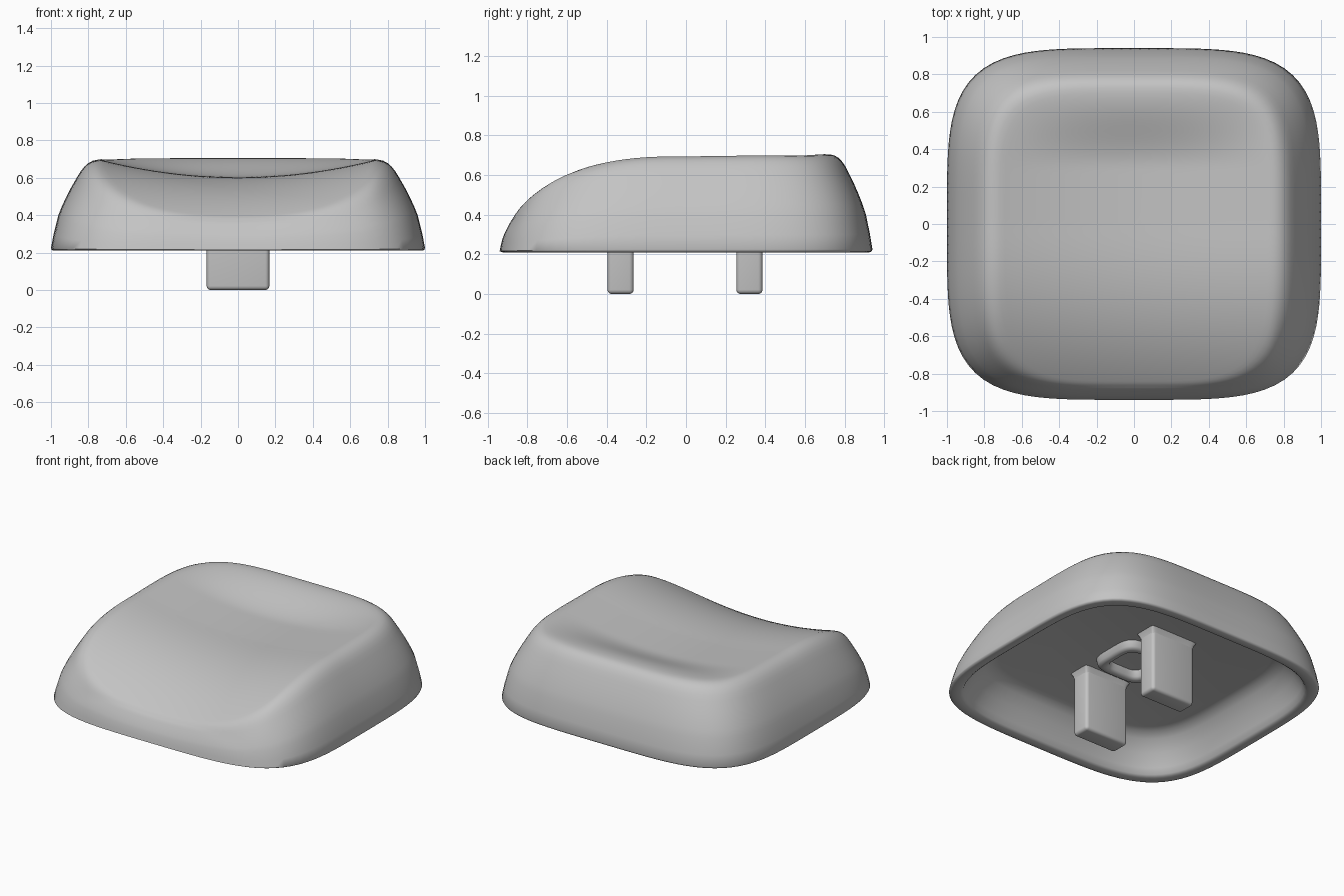
import bpy, bmesh, math

cube = bpy.data.objects.get("Cube")
if cube:
    bpy.data.objects.remove(cube, do_unlink=True)

grey = bpy.data.materials.new("matte_grey")
grey.use_nodes = True
colour = (0.55, 0.55, 0.55, 1)
grey.diffuse_color = colour
grey.node_tree.nodes["Principled BSDF"].inputs["Base Color"].default_value = colour

SEG = 128


def finish(bm, name, angle=40):
    bmesh.ops.recalc_face_normals(bm, faces=bm.faces)
    mesh = bpy.data.meshes.new(name)
    bm.to_mesh(mesh)
    bm.free()
    obj = bpy.data.objects.new(name, mesh)
    bpy.context.collection.objects.link(obj)
    mesh.materials.append(grey)
    bpy.ops.object.select_all(action='DESELECT')
    obj.select_set(True)
    bpy.context.view_layer.objects.active = obj
    bpy.ops.object.shade_smooth_by_angle(angle=math.radians(angle))
    return obj


def ring(bm, hx, front, back, height, n=4.2):
    """Rounded-square loop; height is a function of x and y."""
    verts = []
    for i in range(SEG):
        a = 2 * math.pi * i / SEG
        c, s = math.cos(a), math.sin(a)
        r = (abs(c) ** n + abs(s) ** n) ** (-1 / n)
        x, y = hx * r * c, (back if s > 0 else front) * r * s
        verts.append(bm.verts.new((x, y, height(x, y))))
    return verts


def bridge(bm, loops, closed=False):
    pairs = list(zip(loops, loops[1:]))
    if closed:
        pairs.append((loops[-1], loops[0]))
    for a, b in pairs:
        for i in range(SEG):
            j = (i + 1) % SEG
            bm.faces.new((a[i], a[j], b[j], b[i]))


def flat(z):
    return lambda x, y: z


def top_height(x, y):
    """Scooped top: sloping down to the front, raised along the back."""
    fall = max(0, -max(y, -0.87) - 0.05)
    z = 0.695 - 0.36 * fall ** 2.37 + 0.014 * max(0, y)
    t = min(1, max(0, (y - 0.3) / 0.4))
    scoop = 0.092 * max(0, 1 - (x / 0.73) ** 2)
    return z - scoop * (1 - t * t * (3 - 2 * t))


# Cap shell: ceiling, inner wall, lower lip, outer wall, scooped top
BASE = 0.21
CEILING = 0.45
bm = bmesh.new()
loops = []
inner = [(0.74, CEILING), (0.78, 0.44), (0.82, 0.41), (0.87, 0.34),
         (0.91, 0.26), (0.925, 0.222), (0.94, BASE), (0.985, BASE),
         (0.996, 0.215)]
for hx, z in inner:
    loops.append(ring(bm, hx, hx - 0.06, hx - 0.06, flat(z)))

wall = [(0, 0.03), (0.05, 0.18), (0.14, 0.39), (0.21, 0.49), (0.29, 0.59),
        (0.39, 0.7), (0.5, 0.81), (0.57, 0.875), (0.64, 0.925),
        (0.71, 0.96), (0.79, 0.985), (0.89, 0.997), (1, 1)]
for q, h in wall:
    loops.append(ring(bm, 1 - 0.28 * q, 0.94 - 0.10 * q, 0.94 - 0.24 * q,
                      lambda x, y: BASE + h * (top_height(x, y) - BASE)))

STEPS = 24
for k in range(STEPS - 1, 0, -1):
    t = k / STEPS
    loops.append(ring(bm, 0.72 * t, 0.84 * t, 0.70 * t, top_height))
bridge(bm, loops)
bm.faces.new(loops[0])
centre = bm.verts.new((0, 0, top_height(0, 0)))
last = loops[-1]
for i in range(SEG):
    bm.faces.new((last[i], last[(i + 1) % SEG], centre))
finish(bm, "cap_shell", 60)

# Small raised ring on the ceiling
bm = bmesh.new()
section = [(0.2, CEILING + 0.01), (0.19, 0.41), (0.175, 0.395),
           (0.145, 0.395), (0.13, 0.41), (0.12, CEILING + 0.01)]
bridge(bm, [ring(bm, r, r, r, flat(z)) for r, z in section], closed=True)
finish(bm, "ceiling_ring", 60)

# Two mounting prongs with rounded edges
for name, y in (("front_prong", -0.33), ("back_prong", 0.32)):
    bm = bmesh.new()
    bmesh.ops.create_cube(bm, size=1)
    for v in bm.verts:
        v.co = (v.co.x * 0.335, y + v.co.y * 0.132, (v.co.z + 0.5) * 0.47)
    bmesh.ops.bevel(bm, geom=bm.edges[:], offset=0.022, segments=4,
                    profile=0.5, affect='EDGES')
    finish(bm, name)

    # Flared foot where the prong meets the ceiling
    bm = bmesh.new()
    foot = [(0.167, 0.065, 0.41), (0.172, 0.07, 0.43), (0.185, 0.083, 0.455)]
    foot_loops = [ring(bm, hx, hy, hy, flat(z), 14) for hx, hy, z in foot]
    bridge(bm, foot_loops)
    bm.faces.new(foot_loops[0])
    bm.faces.new(foot_loops[-1])
    bmesh.ops.translate(bm, verts=bm.verts, vec=(0, y, 0))
    finish(bm, name + "_foot")
